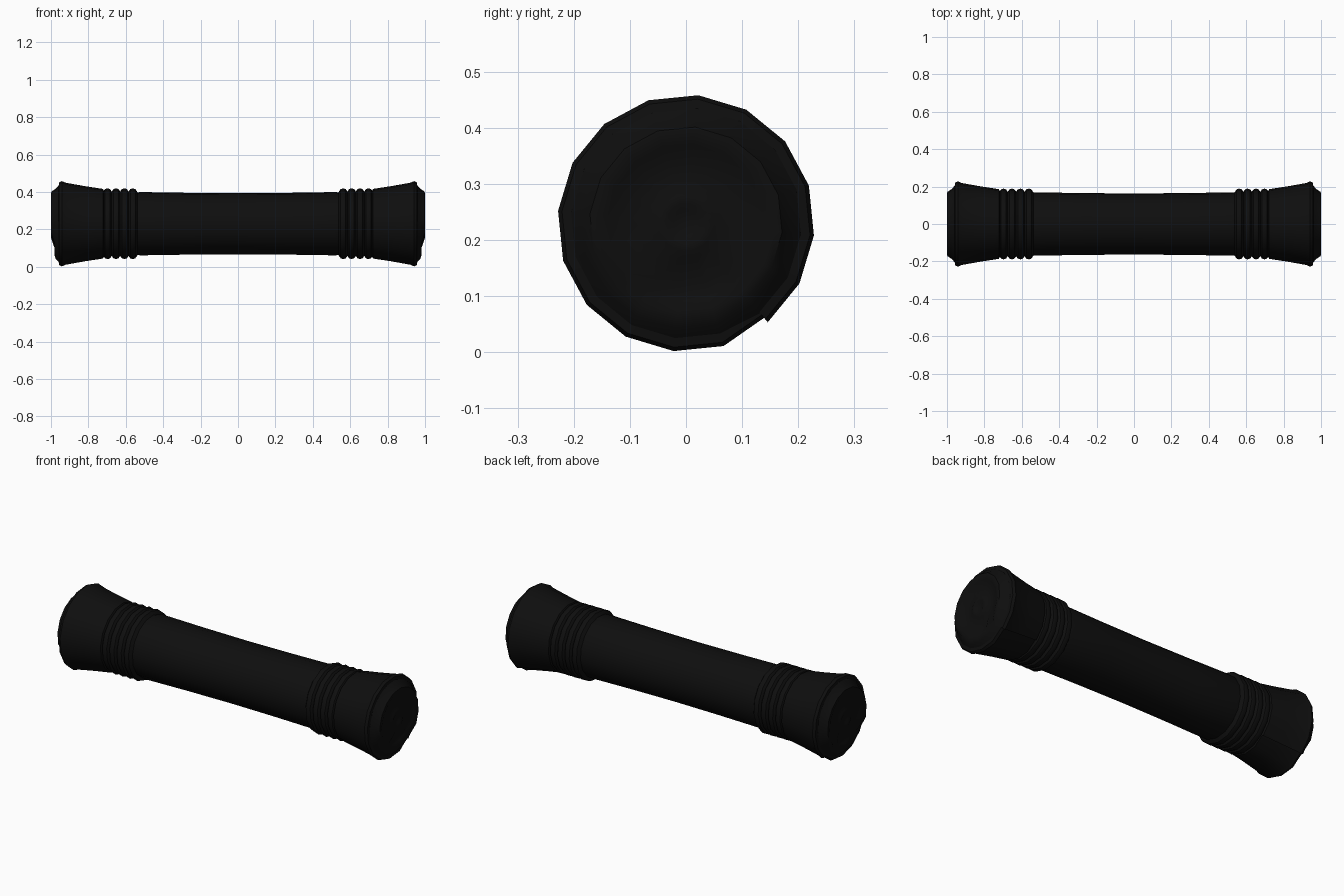
import bpy
import bmesh
import math

SIDES = 16
AXIS_Z = 0.23
START = math.radians(-50.5)

cube = bpy.data.objects.get("Cube")
if cube:
    bpy.data.objects.remove(cube, do_unlink=True)

black = bpy.data.materials.new("matte_black")
black.use_nodes = True
colour = (0.0045, 0.0045, 0.0045, 1)
black.diffuse_color = colour
bsdf = black.node_tree.nodes["Principled BSDF"]
bsdf.inputs["Base Color"].default_value = colour
bsdf.inputs["Roughness"].default_value = 0.8


def lathe(name, profile, side=1, seam=1.0, droop=0.0):
    """Turn (x, radius) points about the long axis.
    seam scales the last column to leave a lapped step;
    droop pulls low points of the end back towards the middle."""
    bm = bmesh.new()
    columns = []
    for i in range(SIDES + (seam != 1.0)):
        a = START + math.tau * i / SIDES
        scale = seam if i == SIDES else 1.0
        column = []
        for x, r in profile:
            y, z = r * scale * math.cos(a), r * scale * math.sin(a)
            if z < -0.1 and x > 0.98:
                x -= droop
            column.append(bm.verts.new((side * x, y, AXIS_Z + z)))
        columns.append(column)
    for i, here in enumerate(columns):
        after = columns[(i + 1) % len(columns)]
        for j in range(len(profile) - 1):
            bm.faces.new((here[j], here[j + 1], after[j + 1], after[j]))
    bmesh.ops.remove_doubles(bm, verts=bm.verts, dist=1e-5)
    bmesh.ops.recalc_face_normals(bm, faces=bm.faces)
    mesh = bpy.data.meshes.new(name)
    bm.to_mesh(mesh)
    bm.free()
    mesh.materials.append(black)
    obj = bpy.data.objects.new(name, mesh)
    bpy.context.collection.objects.link(obj)
    bpy.ops.object.select_all(action="DESELECT")
    obj.select_set(True)
    bpy.context.view_layer.objects.active = obj
    bpy.ops.object.shade_smooth_by_angle(angle=math.radians(35))
    return obj


# Slightly waisted barrel
half = [(0.27, 0.166), (0.52, 0.17), (0.545, 0.167)]
lathe("barrel", [(-x, r) for x, r in reversed(half)] + [(0, 0.164)] + half)

# Four rounded ribs in each collar
ribs = [(0.535, 0.166)]
for k in range(4):
    x = 0.54 + 0.045 * k
    ribs += [(x, 0.173), (x + 0.009, 0.186), (x + 0.022, 0.19),
             (x + 0.036, 0.186), (x + 0.045, 0.173)]

# Flared end with a lapped seam, and a dished cap with a raised centre
flare = [(0.715, 0.173), (0.722, 0.187), (0.82, 0.202), (0.92, 0.22),
         (0.942, 0.229), (0.956, 0.222), (0.96, 0.198)]
cap = [(0.952, 0.213), (0.975, 0.188), (0.998, 0.172), (1.0, 0.158),
       (0.992, 0.14), (0.984, 0.11), (0.981, 0.065), (0.988, 0.05),
       (0.988, 0.035), (0.982, 0.022), (0.982, 0)]

for side, word in ((1, "left"), (-1, "right")):
    lathe(f"{word}_ribbed_collar", ribs, side)
    lathe(f"{word}_flared_end", flare, side, seam=0.955)
    lathe(f"{word}_end_cap", cap, side, droop=0.018)
